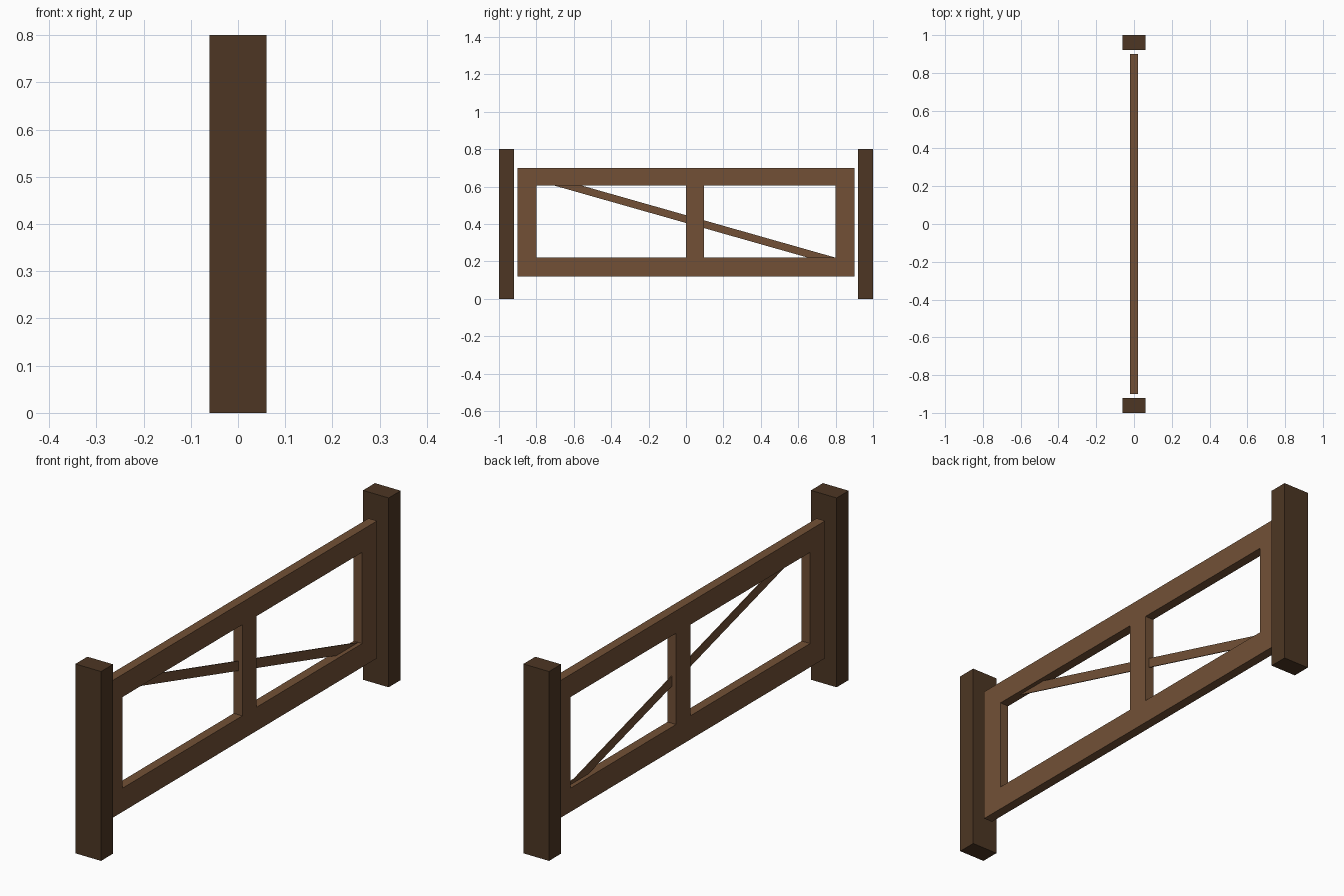
import bpy
import bmesh
from math import atan2, hypot
from mathutils import Matrix, Vector

default = bpy.data.objects.get("Cube")
if default:
    bpy.data.objects.remove(default, do_unlink=True)


def material(name, rgb):
    mat = bpy.data.materials.new(name)
    mat.use_nodes = True
    color = (*rgb, 1)
    mat.diffuse_color = color
    bsdf = next(n for n in mat.node_tree.nodes if n.type == "BSDF_PRINCIPLED")
    bsdf.inputs["Base Color"].default_value = color
    return mat


def add_object(name, bm, mat):
    bmesh.ops.recalc_face_normals(bm, faces=bm.faces)
    mesh = bpy.data.meshes.new(name)
    bm.to_mesh(mesh)
    bm.free()
    mesh.materials.append(mat)
    obj = bpy.data.objects.new(name, mesh)
    bpy.context.collection.objects.link(obj)
    return obj


def box(name, size, center, mat, tilt=0):
    bm = bmesh.new()
    place = Matrix.Translation(center) @ Matrix.Rotation(tilt, 4, "X")
    bmesh.ops.create_cube(bm, size=1, matrix=place @ Matrix.Diagonal((*size, 1)))
    return add_object(name, bm, mat)


dark_wood = material("dark brown wood", (0.074, 0.037, 0.017))
light_wood = material("brown wood", (0.168, 0.081, 0.037))

# Posts at both ends
for name, side in (("front_post", -1), ("back_post", 1)):
    box(name, (0.12, 0.08, 0.8), (0, side * 0.96, 0.4), dark_wood)

# Gate frame: one board panel with two openings, extruded to thickness
ys = (-0.9, -0.8, 0, 0.095, 0.8, 0.9)
zs = (0.12, 0.22, 0.605, 0.7)
half = 0.02
bm = bmesh.new()
grid = [[bm.verts.new((-half, y, z)) for z in zs] for y in ys]
for i in range(len(ys) - 1):
    for j in range(len(zs) - 1):
        if j == 1 and i in (1, 3):
            continue
        bm.faces.new((grid[i][j], grid[i + 1][j], grid[i + 1][j + 1], grid[i][j + 1]))
extruded = bmesh.ops.extrude_face_region(bm, geom=bm.faces[:], use_keep_orig=True)
moved = [g for g in extruded["geom"] if isinstance(g, bmesh.types.BMVert)]
bmesh.ops.translate(bm, verts=moved, vec=(2 * half, 0, 0))
add_object("gate_frame", bm, light_wood)

# Thin diagonal brace, its ends buried in the rails
top, bottom = Vector((0, -0.77, 0.645)), Vector((0, 0.86, 0.182))
run = bottom - top
box("diagonal_brace", (0.004, hypot(run.y, run.z), 0.04), (top + bottom) / 2,
    light_wood, atan2(run.z, run.y))
